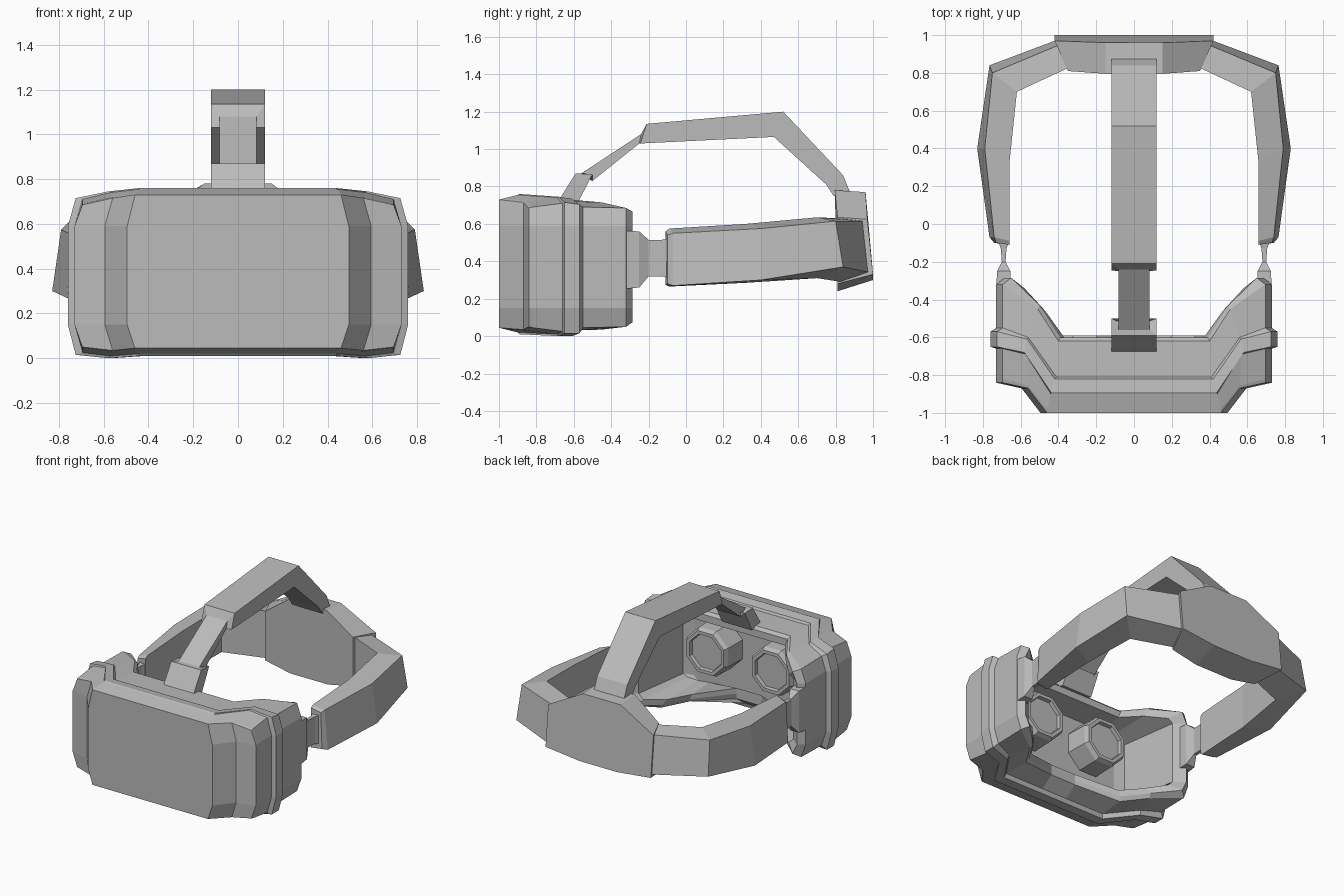
import bpy
import bmesh
from math import sin, cos, pi

cube = bpy.data.objects.get("Cube")
if cube:
    bpy.data.objects.remove(cube, do_unlink=True)

grey = bpy.data.materials.new("matte_grey")
grey.use_nodes = True
grey.diffuse_color = (0.5, 0.5, 0.5, 1)
grey.node_tree.nodes["Principled BSDF"].inputs["Base Color"].default_value = grey.diffuse_color


def finish(name, bm, mirrored=False):
    """Turn a bmesh into a flat-shaded object, optionally mirrored in x."""
    bmesh.ops.recalc_face_normals(bm, faces=bm.faces)
    mesh = bpy.data.meshes.new(name)
    bm.to_mesh(mesh)
    bm.free()
    mesh.materials.append(grey)
    obj = bpy.data.objects.new(name, mesh)
    bpy.context.collection.objects.link(obj)
    if mirrored:
        modifier = obj.modifiers.new("mirror_sides", 'MIRROR')
        modifier.use_mirror_merge = False
    return obj


def bridge(bm, rings):
    """Join neighbouring vertex loops with quads."""
    for first, second in zip(rings, rings[1:]):
        count = len(first)
        for i in range(count):
            j = (i + 1) % count
            bm.faces.new((first[i], first[j], second[j], second[i]))


def loft(name, sections, mirrored=False):
    """Closed solid through a list of matching cross-sections."""
    bm = bmesh.new()
    rings = [[bm.verts.new(p) for p in section] for section in sections]
    bridge(bm, rings)
    bm.faces.new(rings[0])
    bm.faces.new(rings[-1])
    return finish(name, bm, mirrored)


# Visor shell: wrapped rings, each a border of a column-by-row grid
COLUMNS = [(-1, 3), (-1, 2), (-1, 1), (-1, 0), (1, 0), (1, 1), (1, 2), (1, 3)]
ROWS = range(4)
BORDER = ([(c, 0) for c in range(8)] + [(7, 1), (7, 2)]
          + [(c, 3) for c in reversed(range(8))] + [(0, 2), (0, 1)])


def shell_point(ring, col, row):
    side, top, bottom, xa, xb, ya, yb, yc, nose = ring
    sign, i = COLUMNS[col]
    x = (0.1, xa, xb, side - 0.04)[i]
    y = (ya, ya, yb, yc)[i]
    if row in (1, 2):
        x += 0.035 if i else 0
        z = (0.15, 0.59)[row - 1]
    elif row == 3:
        z = top - (0, 0, 0.015, 0.045)[i]
    else:
        z = bottom + (0.01, 0.01, 0, 0.015)[i]
        if i == 0:
            y -= nose
            z += nose * 0.6
    return sign * x, y, z


# side, top, bottom, inner column, outer column, three depths, nose cut
SHELL = [
    (0.735, 0.73, 0.035, 0.46, 0.56, -1, -0.87, -0.84, 0),
    (0.735, 0.735, 0.03, 0.46, 0.56, -0.98, -0.855, -0.82, 0),
    (0.735, 0.755, 0.01, 0.44, 0.57, -0.9, -0.69, -0.66, 0),
    (0.765, 0.76, 0, 0.44, 0.58, -0.89, -0.68, -0.65, 0),
    (0.765, 0.75, 0, 0.42, 0.565, -0.82, -0.61, -0.57, 0),
    (0.735, 0.735, 0.03, 0.41, 0.56, -0.81, -0.6, -0.55, 0),
    (0.735, 0.73, 0.035, 0.4, 0.51, -0.62, -0.45, -0.32, 0.1),
    (0.69, 0.71, 0.06, 0.39, 0.5, -0.6, -0.43, -0.285, 0.12),
    (0.62, 0.66, 0.1, 0.37, 0.47, -0.6, -0.46, -0.34, 0.12),
    (0.56, 0.64, 0.12, 0.36, 0.45, -0.78, -0.78, -0.76, 0),
]


def build_shell():
    bm = bmesh.new()
    rings = [[bm.verts.new(shell_point(r, c, w)) for c, w in BORDER] for r in SHELL]
    bridge(bm, rings)
    for ring, loop in ((SHELL[0], rings[0]), (SHELL[-1], rings[-1])):
        grid = dict(zip(BORDER, loop))
        for c in range(8):
            for w in ROWS:
                if (c, w) not in grid:
                    grid[c, w] = bm.verts.new(shell_point(ring, c, w))
        for c in range(7):
            for w in range(3):
                bm.faces.new((grid[c, w], grid[c + 1, w], grid[c + 1, w + 1], grid[c, w + 1]))
    finish("visor_shell", bm)


build_shell()

# Eyepieces: octagonal barrels with a recessed lens
loft("eyepiece",
     [[(0.26 + r * cos((k + 0.5) * pi / 4), y, 0.44 + r * sin((k + 0.5) * pi / 4))
       for k in range(8)]
      for r, y in ((0.18, -0.8), (0.175, -0.62), (0.16, -0.59), (0.135, -0.59), (0.13, -0.615))],
     mirrored=True)


# Overhead strap: half width, then lower and upper edge in the side plane
def strap_section(w, low, high):
    return [(-w, *low), (w, *low), (w, *high), (-w, *high)]


WIDE, THIN = 0.12, 0.083
loft("top_strap", [strap_section(*s) for s in (
    (WIDE, (-0.58, 0.71), (-0.675, 0.735)),
    (WIDE, (-0.5, 0.865), (-0.59, 0.87)),
    (THIN, (-0.5, 0.83), (-0.56, 0.87)),
    (THIN, (-0.25, 1.03), (-0.24, 1.08)),
    (WIDE, (-0.245, 1.03), (-0.21, 1.135)),
    (WIDE, (0.47, 1.065), (0.52, 1.2)),
    (WIDE, (0.75, 0.81), (0.84, 0.86)),
    (WIDE, (0.79, 0.75), (0.885, 0.75)),
)])


# Rear plate: eight-sided pad, listed for one side from top to bottom
def plate_section(half):
    return half + [(-x, y, z) for x, y, z in reversed(half)]


loft("rear_plate", [
    plate_section([(0.15, 0.96, 0.77), (0.42, 0.97, 0.625), (0.42, 1, 0.33), (0.15, 1, 0.3)]),
    plate_section([(0.15, 0.795, 0.78), (0.35, 0.81, 0.635), (0.35, 0.81, 0.28), (0.15, 0.81, 0.24)]),
])

# Side straps: outer lower, outer upper, inner upper, inner lower corners
loft("side_strap", [
    [(0.38, 0.985, 0.34), (0.38, 0.955, 0.615), (0.34, 0.83, 0.63), (0.34, 0.83, 0.29)],
    [(0.765, 0.84, 0.37), (0.75, 0.8, 0.615), (0.62, 0.7, 0.635), (0.62, 0.7, 0.31)],
    [(0.83, 0.4, 0.3), (0.79, 0.4, 0.575), (0.66, 0.32, 0.6), (0.66, 0.32, 0.285)],
    [(0.765, -0.07, 0.27), (0.74, -0.07, 0.55), (0.66, -0.09, 0.575), (0.66, -0.09, 0.265)],
    [(0.74, -0.1, 0.28), (0.73, -0.1, 0.54), (0.66, -0.11, 0.56), (0.66, -0.11, 0.275)],
], mirrored=True)


# Strap connectors: neck that flares into a clip on the shell
def box_section(y, left, right, low, high):
    return [(left, y, low), (right, y, low), (right, y, high), (left, y, high)]


loft("strap_connector", [box_section(*s) for s in (
    (-0.09, 0.66, 0.72, 0.31, 0.52),
    (-0.13, 0.675, 0.705, 0.32, 0.515),
    (-0.2, 0.68, 0.7, 0.32, 0.515),
    (-0.25, 0.655, 0.725, 0.26, 0.56),
    (-0.36, 0.65, 0.73, 0.25, 0.565),
)], mirrored=True)
